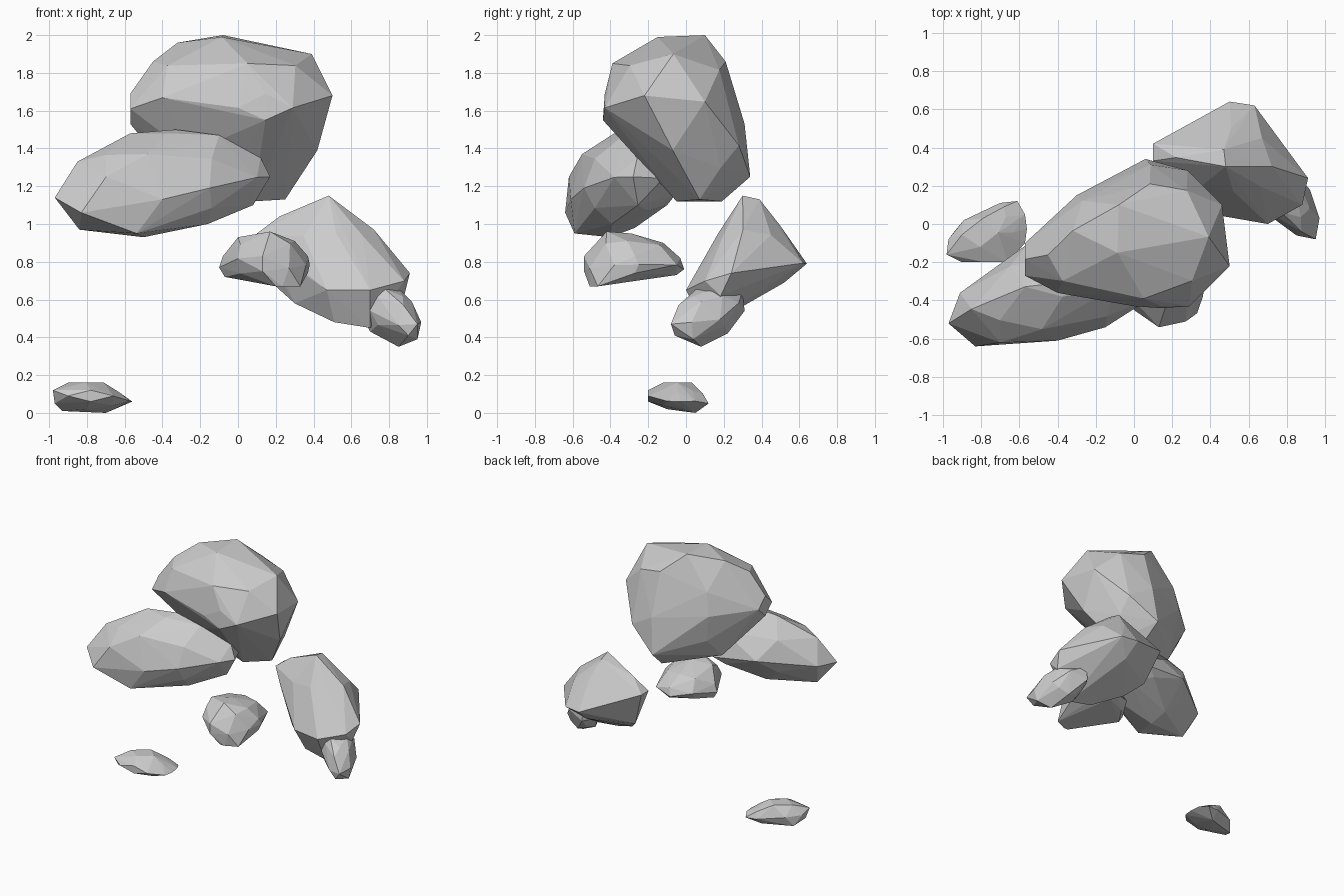
import bpy, bmesh
from mathutils import Vector
from itertools import product

if "Cube" in bpy.data.objects:
    bpy.data.objects.remove(bpy.data.objects["Cube"])


def span(poly, i, v):
    """Range of the other coordinate where an outline crosses coordinate i = v."""
    vals = [p[i] for p in poly]
    v = min(max(v, min(vals)), max(vals))
    hits = []
    for a, b in zip(poly, poly[1:] + poly[:1]):
        if min(a[i], b[i]) <= v <= max(a[i], b[i]):
            if a[i] == b[i]:
                hits += [a[1 - i], b[1 - i]]
            else:
                t = (v - a[i]) / (b[i] - a[i])
                hits.append(a[1 - i] + t * (b[1 - i] - a[1 - i]))
    return min(hits), max(hits)


def middle(r, s):
    return (max(r[0], s[0]) + min(r[1], s[1])) / 2


def rock(name, front, side, top, fill=0.88):
    """Faceted boulder from its front (x,z), side (y,z) and top (x,y) outlines."""
    pts = [Vector((x, middle(span(side, 1, z), span(top, 0, x)), z)) for x, z in front]
    pts += [Vector((middle(span(front, 1, z), span(top, 1, y)), y, z)) for y, z in side]
    pts += [Vector((x, y, middle(span(front, 0, x), span(side, 0, y)))) for x, y in top]
    lo = Vector([min(p[k] for p in pts) for k in range(3)])
    hi = Vector([max(p[k] for p in pts) for k in range(3)])
    centre, half = (lo + hi) / 2, (hi - lo) / 2

    def inside(p):
        for poly, a, b in ((front, p.x, p.z), (side, p.y, p.z), (top, p.x, p.y)):
            xs = [q[0] for q in poly]
            r = span(poly, 0, a)
            if not (min(xs) <= a <= max(xs) and r[0] <= b <= r[1]):
                return False
        return True

    # round out the eight corners between the outlines
    for s in product((-1, 1), repeat=3):
        d = Vector([s[k] * half[k] for k in range(3)])
        t = 1.0
        while t > 0.1 and not inside(centre + d * t):
            t -= 0.02
        pts.append(centre + d * t * fill)

    bm = bmesh.new()
    for p in pts:
        bm.verts.new(p)
    bmesh.ops.remove_doubles(bm, verts=bm.verts[:], dist=0.012)
    bmesh.ops.convex_hull(bm, input=bm.verts[:])
    bmesh.ops.delete(bm, geom=[v for v in bm.verts if not v.link_faces], context='VERTS')
    bmesh.ops.recalc_face_normals(bm, faces=bm.faces[:])
    me = bpy.data.meshes.new(name)
    bm.to_mesh(me)
    bm.free()
    ob = bpy.data.objects.new(name, me)
    bpy.context.collection.objects.link(ob)
    return ob


# large top boulder
rock("large_boulder",
     [(-.57, 1.69), (-.45, 1.86), (-.32, 1.96), (-.08, 2), (.39, 1.9), (.5, 1.68),
      (.42, 1.39), (.25, 1.13), (.08, 1.12), (-.32, 1.22), (-.57, 1.53)],
     [(-.44, 1.55), (-.43, 1.69), (-.39, 1.85), (-.15, 1.99), (.1, 2), (.21, 1.86),
      (.31, 1.53), (.33, 1.25), (.19, 1.12), (-.05, 1.12), (-.22, 1.33)],
     [(-.57, -.1), (-.57, -.27), (-.4, -.36), (0, -.43), (.29, -.43), (.5, -.22),
      (.46, .1), (.28, .28), (.06, .34), (-.3, .15)])

# long boulder in front of it
rock("long_boulder",
     [(-.97, 1.14), (-.85, 1.33), (-.57, 1.48), (-.33, 1.5), (-.1, 1.47), (.12, 1.35),
      (.17, 1.25), (.08, 1.1), (-.16, 1), (-.5, .93), (-.84, .97)],
     [(-.62, 1.25), (-.55, 1.37), (-.38, 1.48), (-.3, 1.5), (-.12, 1.35), (-.06, 1.15),
      (-.1, 1.1), (-.27, .98), (-.4, .93), (-.59, .95), (-.64, 1.06)],
     [(-.97, -.52), (-.83, -.64), (-.4, -.61), (-.15, -.54), (.1, -.38), (.17, -.28),
      (.1, -.12), (-.2, -.06), (-.55, -.1), (-.91, -.36)])

# small round stone in the middle
rock("middle_stone",
     [(-.1, .77), (-.08, .83), (0, .93), (.17, .96), (.3, .91), (.37, .83),
      (.37, .74), (.33, .67), (.2, .67), (-.07, .72)],
     [(-.54, .75), (-.54, .83), (-.42, .96), (-.29, .95), (-.12, .9), (-.03, .82),
      (-.01, .76), (-.05, .73), (-.3, .7), (-.51, .67)],
     [(0, -.45), (.13, -.54), (.27, -.51), (.36, -.38), (.38, -.25), (.3, -.05),
      (.15, -.01), (0, -.08), (-.1, -.25)])

# wedge-shaped boulder on the right
rock("wedge_boulder",
     [(.48, 1.15), (.22, 1.04), (.13, .95), (.2, .67), (.3, .58), (.51, .48),
      (.7, .45), (.88, .62), (.91, .74), (.72, .97)],
     [(.3, 1.15), (.39, 1.13), (.5, .99), (.63, .79), (.52, .69), (.3, .57),
      (.1, .45), (.04, .65), (.17, .95)],
     [(.1, .42), (.33, .5), (.5, .64), (.63, .62), (.72, .42), (.91, .24),
      (.88, .1), (.7, 0), (.47, .04), (.2, .25), (.1, .33)])

# stone attached to the wedge's lower tip
rock("tip_stone",
     [(.66, .73), (.85, .66), (.92, .59), (.97, .48), (.95, .39), (.85, .35),
      (.7, .43), (.64, .54)],
     [(-.08, .47), (-.04, .57), (.06, .66), (.2, .73), (.3, .65), (.31, .54),
      (.22, .42), (.08, .35), (-.06, .41)],
     [(.85, -.06), (.95, -.08), (.97, .03), (.92, .18), (.83, .28), (.7, .3),
      (.64, .2), (.7, .05)])

# flat pebble at the bottom
pebble = rock("flat_pebble",
     [(-.98, .12), (-.97, .05), (-.93, .01), (-.7, 0), (-.63, .04), (-.56, .06),
      (-.63, .11), (-.71, .16), (-.9, .16)],
     [(-.2, .12), (-.2, .06), (-.1, .02), (.05, 0), (.12, .05), (.09, .1),
      (.03, .16), (-.12, .16)],
     [(-.98, -.16), (-.9, -.2), (-.66, -.2), (-.57, -.1), (-.57, .05), (-.61, .12),
      (-.7, .11), (-.89, .02), (-.97, -.08)])
